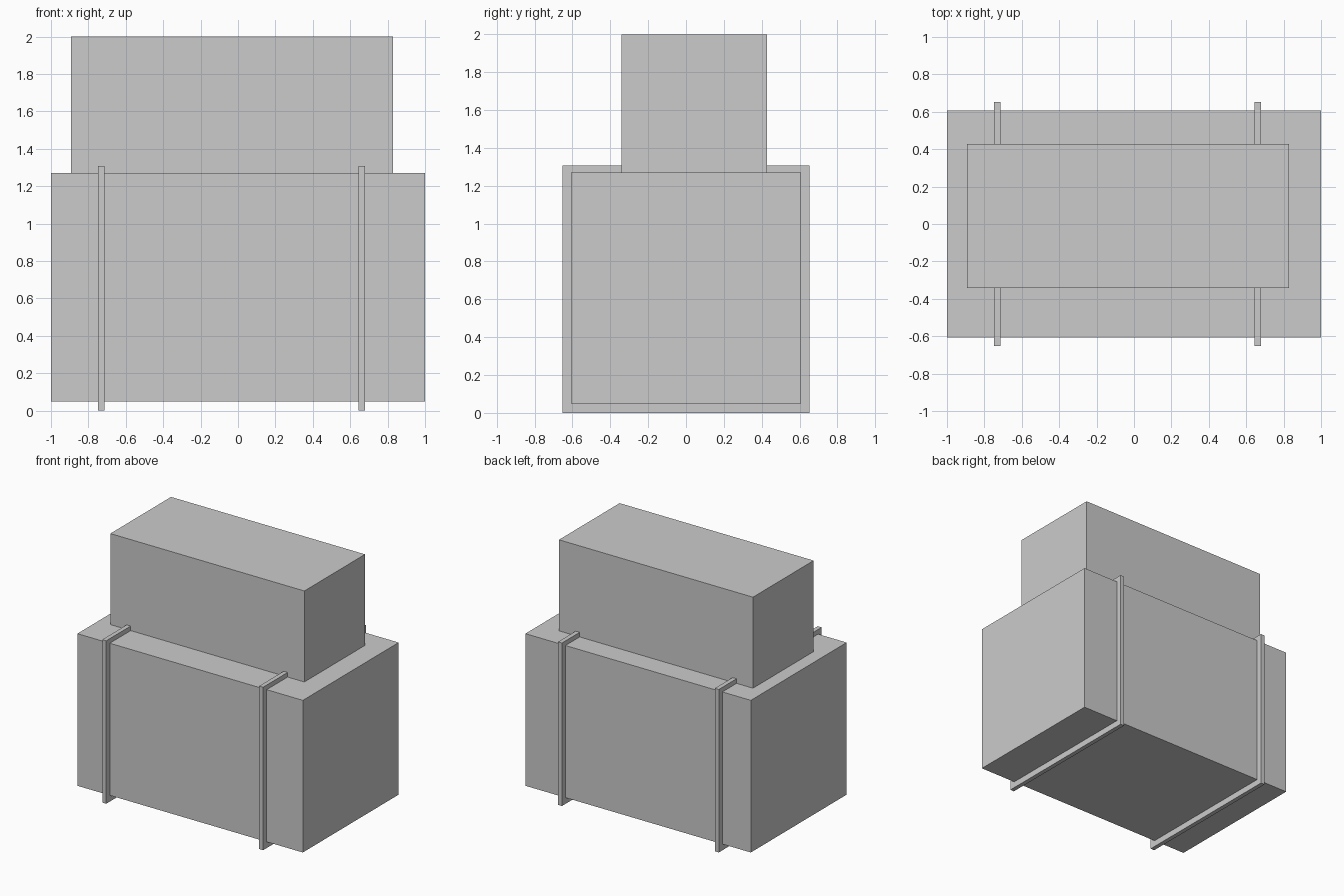
import bpy, bmesh

if "Cube" in bpy.data.objects:
    bpy.data.objects.remove(bpy.data.objects["Cube"])


def box(name, x, y, z):
    """Box from (min, max) ranges on each axis."""
    bm = bmesh.new()
    bmesh.ops.create_cube(bm, size=1)
    for v in bm.verts:
        v.co = [sum(r) / 2 + c * (r[1] - r[0]) for r, c in zip((x, y, z), v.co)]
    finish(name, bm)


def strap(name, x, width, outer, inner):
    """Rectangular band in the YZ plane; outer/inner = (half depth, z0, z1)."""
    bm = bmesh.new()
    loops = [[bm.verts.new((x - width / 2, y, z))
              for y, z in ((-h, a), (h, a), (h, b), (-h, b))]
             for h, a, b in (outer, inner)]
    faces = []
    for i in range(4):
        j = (i + 1) % 4
        faces.append(bm.faces.new((loops[0][i], loops[0][j], loops[1][j], loops[1][i])))
    ext = bmesh.ops.extrude_face_region(bm, geom=faces, use_keep_orig=True)
    moved = [g for g in ext["geom"] if isinstance(g, bmesh.types.BMVert)]
    bmesh.ops.translate(bm, verts=moved, vec=(width, 0, 0))
    finish(name, bm)


def finish(name, bm):
    bmesh.ops.recalc_face_normals(bm, faces=bm.faces[:])
    mesh = bpy.data.meshes.new(name)
    bm.to_mesh(mesh)
    bm.free()
    bpy.context.collection.objects.link(bpy.data.objects.new(name, mesh))


# Large lower crate and smaller, off-centre crate stacked on it
box("lower_crate", (-1, 1), (-0.607, 0.607), (0.05, 1.27))
box("upper_crate", (-0.893, 0.828), (-0.342, 0.427), (1.27, 2.0))

# Two straps wrapped around the lower crate
for name, x in (("left_strap", -0.73), ("right_strap", 0.662)):
    strap(name, x, 0.035, (0.652, 0.0, 1.307), (0.607, 0.05, 1.27))
